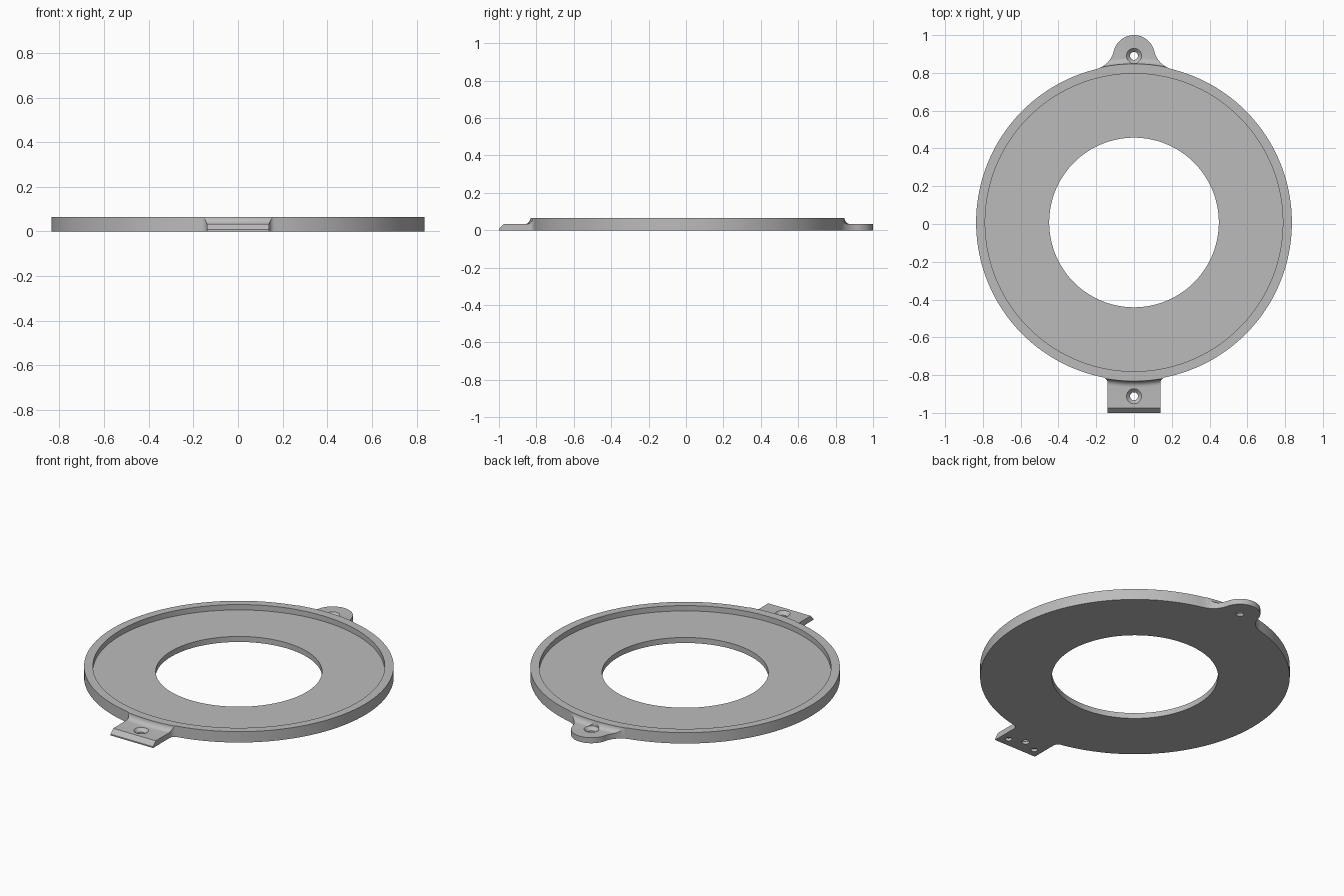
import bpy, bmesh
from math import sin, cos, pi, atan2, acos, sqrt
from mathutils import Matrix

if "Cube" in bpy.data.objects:
    bpy.data.objects.remove(bpy.data.objects["Cube"], do_unlink=True)

OFFSET_Y = 0.008                            # ring centre
R_OUT, R_LIP, R_HOLE = 0.836, 0.788, 0.449
TOP, FLOOR = 0.065, 0.033
LUG_Y, LUG_R, LUG_FILLET = 0.882, 0.11, 0.13
TAB_Y, TAB_END, TAB_X, TAB_FILLET = -0.92, -1.008, 0.14, 0.03

grey = bpy.data.materials.new("light grey plastic")
grey.use_nodes = True
colour = (0.5, 0.5, 0.5, 1)
grey.diffuse_color = colour
grey.node_tree.nodes["Principled BSDF"].inputs["Base Color"].default_value = colour


def add(name, bm):
    bmesh.ops.remove_doubles(bm, verts=bm.verts, dist=1e-5)
    bmesh.ops.recalc_face_normals(bm, faces=bm.faces)
    mesh = bpy.data.meshes.new(name)
    bm.to_mesh(mesh)
    bm.free()
    mesh.materials.append(grey)
    ob = bpy.data.objects.new(name, mesh)
    bpy.context.collection.objects.link(ob)
    return ob


def lathe(name, profile, steps, at=(0, 0)):
    """Revolve a closed (radius, height) profile."""
    bm = bmesh.new()
    vs = [bm.verts.new((r, 0, z)) for r, z in profile]
    es = [bm.edges.new((vs[i - 1], vs[i])) for i in range(len(vs))]
    bmesh.ops.spin(bm, geom=vs + es, cent=(0, 0, 0), axis=(0, 0, 1),
                   angle=2 * pi, steps=steps)
    bmesh.ops.translate(bm, verts=bm.verts, vec=(*at, 0))
    return add(name, bm)


def prism(name, points, depth, matrix=Matrix()):
    """Extrude a flat outline, then place it."""
    bm = bmesh.new()
    face = bm.faces.new([bm.verts.new((x, y, -depth / 2)) for x, y in points])
    out = bmesh.ops.extrude_face_region(bm, geom=[face])
    top = [v for v in out["geom"] if isinstance(v, bmesh.types.BMVert)]
    bmesh.ops.translate(bm, verts=top, vec=(0, 0, depth))
    bmesh.ops.transform(bm, matrix=matrix, verts=bm.verts)
    return add(name, bm)


def arc(cx, cy, r, a0, a1, n):
    return [(cx + r * cos(a0 + (a1 - a0) * i / n),
             cy + r * sin(a0 + (a1 - a0) * i / n)) for i in range(n + 1)]


def boolean(ob, cutter, operation):
    mod = ob.modifiers.new(operation, "BOOLEAN")
    mod.operation, mod.object, mod.solver = operation, cutter, "EXACT"
    bpy.context.view_layer.objects.active = ob
    bpy.ops.object.modifier_apply(modifier=mod.name)
    bpy.data.objects.remove(cutter, do_unlink=True)


# Dished ring with a low flange that fillets up into the lip
fillet_r = TOP - FLOOR
fillet = arc(0.84 + fillet_r, TOP, fillet_r, pi, 1.5 * pi, 8)
body = lathe("mounting_ring",
             [(R_HOLE, 0), (R_HOLE, FLOOR), (R_LIP, FLOOR), (R_LIP, TOP)]
             + fillet + [(1.2, FLOOR), (1.2, 0)], 144)

# Outline: square tab at the front, round ear at the back
tab_cx = TAB_X + TAB_FILLET
tab_cy = -sqrt((R_OUT + TAB_FILLET) ** 2 - tab_cx ** 2)
reach = R_OUT + LUG_FILLET
turn = acos((reach ** 2 + LUG_Y ** 2 - (LUG_R + LUG_FILLET) ** 2)
            / (2 * reach * LUG_Y))
fx, fy = reach * sin(turn), reach * cos(turn)
half = [(TAB_X, TAB_END)]
half += arc(tab_cx, tab_cy, TAB_FILLET, pi, atan2(-tab_cy, -tab_cx), 6)
half += arc(0, 0, R_OUT, atan2(tab_cy, tab_cx), pi / 2 - turn, 72)[1:]
half += arc(fx, fy, LUG_FILLET, atan2(-fy, -fx), atan2(LUG_Y - fy, -fx), 12)[1:]
half += arc(0, LUG_Y, LUG_R, atan2(fy - LUG_Y, fx), pi / 2, 16)[1:]
outline = half + [(-x, y) for x, y in reversed(half[:-1])]
boolean(body, prism("outline_cutter", outline, 0.4), "INTERSECT")

# Sloped end of the tab
wedge = [(TAB_END - 0.1, 0.008 - 0.1), (TAB_END - 0.1, 0.1),
         (TAB_END + 0.092, 0.1)]
yz_to_world = Matrix(((0, 0, 1, 0), (1, 0, 0, 0), (0, 1, 0, 0), (0, 0, 0, 1)))
boolean(body, prism("wedge_cutter", wedge, 0.6, yz_to_world), "DIFFERENCE")

# Countersunk screw holes
screw = [(0, -0.1), (0.021, -0.1), (0.021, 0.014), (0.04, FLOOR),
         (0.04, 0.2), (0, 0.2)]
for y in (LUG_Y, TAB_Y):
    boolean(body, lathe("screw_cutter", screw, 32, (0, y)), "DIFFERENCE")

# Blind holes under the tab
blind = [(0, -0.1), (0.018, -0.1), (0.018, 0.016), (0, 0.016)]
for x in (-0.09, 0.09):
    boolean(body, lathe("pin_cutter", blind, 24, (x, TAB_Y - 0.035)), "DIFFERENCE")

# Smooth shading with crisp edges
body.location.y = OFFSET_Y
bpy.ops.object.select_all(action="DESELECT")
body.select_set(True)
bpy.context.view_layer.objects.active = body
bpy.ops.object.shade_smooth_by_angle(angle=pi / 6)
